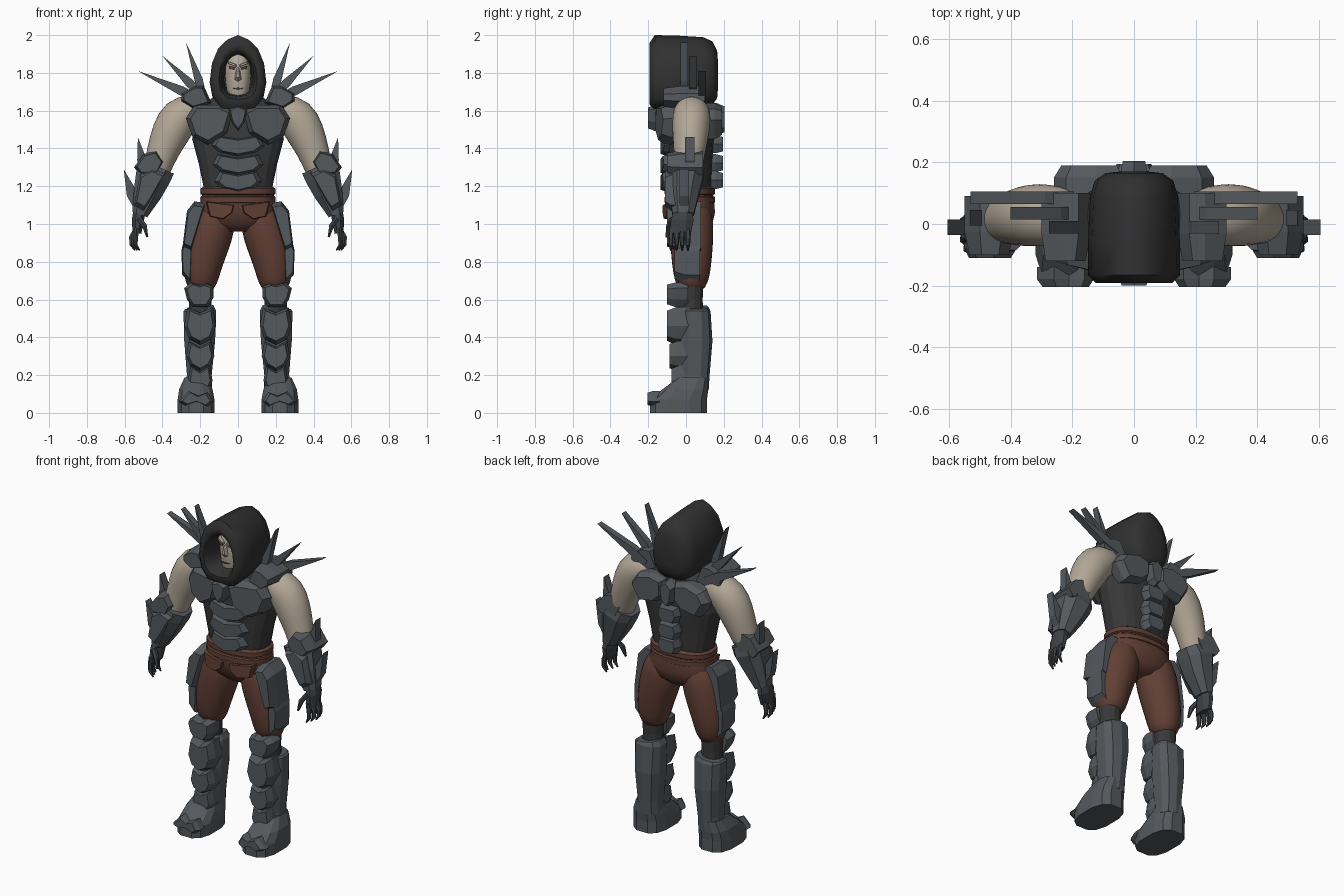
import bpy, bmesh, math

if "Cube" in bpy.data.objects:
    bpy.data.objects.remove(bpy.data.objects["Cube"])


def material(name, red, green, blue):
    mat = bpy.data.materials.new(name)
    mat.use_nodes = True
    mat.diffuse_color = (red, green, blue, 1)
    mat.node_tree.nodes["Principled BSDF"].inputs["Base Color"].default_value = (red, green, blue, 1)
    return mat


skin_tone = material("pale skin", .45, .39, .31)
armor = material("slate armor", .09, .1, .11)
cloth = material("black cloth", .03, .03, .03)
suit = material("dark suit", .04, .04, .042)
glove = material("glove grey", .05, .054, .06)
leather = material("brown leather", .12, .05, .035)
shade = material("eye shadow", .12, .09, .07)


def skin(name, rings, color, smooth=False, mirrored=False, subdivide=False):
    """Join rings of points into one closed shell, optionally as a left and right pair."""
    for sign in ((1, -1) if mirrored else (1,)):
        bm = bmesh.new()
        loops = [[bm.verts.new((sign * x, y, z)) for x, y, z in ring] for ring in rings]
        count = len(loops[0])
        for low, high in zip(loops, loops[1:]):
            for i in range(count):
                j = (i + 1) % count
                bm.faces.new((low[i], low[j], high[j], high[i]))
        bm.faces.new(loops[0][::-1])
        bm.faces.new(loops[-1])
        bmesh.ops.recalc_face_normals(bm, faces=bm.faces)
        prefix = ("left_" if sign > 0 else "right_") if mirrored else ""
        mesh = bpy.data.meshes.new(prefix + name)
        bm.to_mesh(mesh)
        bm.free()
        mesh.materials.append(color)
        if smooth:
            mesh.polygons.foreach_set("use_smooth", [True] * len(mesh.polygons))
            mesh.set_sharp_from_angle(angle=math.radians(50))
        obj = bpy.data.objects.new(prefix + name, mesh)
        bpy.context.collection.objects.link(obj)
        if subdivide:
            obj.modifiers.new("Subdivision", "SUBSURF").levels = 1


def loft(name, spine, color, sides=16, power=2, **options):
    """Sweep superellipses (x, y, z, radius_x, radius_y) along a path, tilted to follow it."""
    rings = []
    for k, (x, y, z, rx, ry) in enumerate(spine):
        before, after = spine[max(k - 1, 0)], spine[min(k + 1, len(spine) - 1)]
        dx, dz = after[0] - before[0], after[2] - before[2]
        length = math.hypot(dx, dz)
        ring = []
        for i in range(sides):
            angle = math.tau * (i + .5) / sides
            c, s = math.cos(angle), math.sin(angle)
            u = rx * math.copysign(abs(c) ** (2 / power), c)
            v = ry * math.copysign(abs(s) ** (2 / power), s)
            ring.append((x + u * dz / length, y + v, z - u * dx / length))
        rings.append(ring)
    skin(name, rings, color, **options)


def plate(name, outline, front, back, color=armor, taper=.8, wrap=0, **options):
    """Extrude an outline in x, z along y, with a chamfered outer face."""
    cx = sum(p[0] for p in outline) / len(outline)
    cz = sum(p[1] for p in outline) / len(outline)
    rings = []
    for depth, scale in ((back, 1), (front + .4 * (back - front), 1), (front, taper)):
        shape = [(cx + (x - cx) * scale, cz + (z - cz) * scale) for x, z in outline]
        rings.append([(x, depth + wrap * x * x, z) for x, z in shape])
    skin(name, rings, color, **options)


def whole(half):
    """Complete a right-hand half outline across the centre line."""
    return half + [(-x, z) for x, z in reversed(half) if x]


def band(cx, top, width, height, point=.02):
    """Six-sided outline with a lowered centre, for stacked segments."""
    w, low = width / 2, top - height
    return [(cx - w * .8, top), (cx, top - point), (cx + w * .8, top), (cx + w, top - height / 2),
            (cx + w * .7, low + point), (cx, low), (cx - w * .7, low + point), (cx - w, top - height / 2)]


def spike(name, base, tip, width, y, thick=.04):
    dx, dz = tip[0] - base[0], tip[1] - base[1]
    length = math.hypot(dx, dz)
    px, pz = -dz / length * width, dx / length * width
    mid = (base[0] + dx * .3, base[1] + dz * .3)
    outline = [(base[0] + px * .6, base[1] + pz * .6), (mid[0] + px, mid[1] + pz), tip,
               (mid[0] - px, mid[1] - pz), (base[0] - px * .6, base[1] - pz * .6)]
    plate(name, outline, y - thick / 2, y + thick / 2, taper=1, mirrored=True)


# Hood: one outline scaled along y, with a recessed opening
hood_half = [(0, .22), (.055, .197), (.105, .15), (.138, .07), (.15, -.03), (.135, -.11), (.09, -.165), (0, -.18)]
hood_steps = [(-.02, .5), (-.165, .58), (-.19, .68), (-.192, .82), (-.165, 1), (-.05, .99),
              (.09, .95), (.14, .85), (.165, .62), (.17, .3)]
skin("hood", [[(x * s, y, 1.78 + z * s) for x, z in whole(hood_half)] for y, s in hood_steps], cloth, smooth=True)

# Head and face
loft("head", [(0, -.03, 1.58, .05, .05), (0, -.04, 1.645, .038, .06), (0, -.04, 1.67, .055, .075),
              (0, -.04, 1.74, .068, .085), (0, -.04, 1.82, .072, .085), (0, -.04, 1.88, .06, .075),
              (0, -.04, 1.92, .03, .04)], skin_tone, power=2.4, smooth=True, subdivide=True)
plate("nose", whole([(0, 1.83), (.01, 1.82), (.018, 1.765), (0, 1.755)]), -.142, -.1, skin_tone, taper=.5)
plate("brow", [(.008, 1.83), (.055, 1.85), (.055, 1.862), (.008, 1.845)], -.133, -.09, skin_tone, wrap=4, mirrored=True)
plate("eye", [(.014, 1.828), (.05, 1.838), (.045, 1.822), (.02, 1.818)], -.128, -.12, shade, wrap=4, mirrored=True)
plate("mouth", whole([(0, 1.722), (.032, 1.718), (0, 1.712)]), -.127, -.12, shade, wrap=4)

# Torso
loft("torso", [(0, .02, 1.13, .17, .11), (0, .02, 1.2, .185, .115), (0, .02, 1.32, .21, .12),
               (0, .025, 1.45, .245, .125), (0, .03, 1.56, .23, .12), (0, .03, 1.64, .18, .1),
               (0, .02, 1.69, .1, .07)], suit, sides=20, power=2.5)
plate("chest_plate", [(.025, 1.6), (.09, 1.63), (.23, 1.63), (.275, 1.56), (.24, 1.46), (.16, 1.42), (.06, 1.48)],
      -.165, -.06, wrap=.7, mirrored=True)
plate("collar_plate", whole([(.0, 1.63), (.05, 1.61), (.035, 1.54), (0, 1.49)]), -.2, -.1)
for number, (top, width) in enumerate(((1.47, .3), (1.37, .28), (1.28, .25))):
    plate(f"belly_plate_{number}", band(0, top, width, .11), -.135, -.05, wrap=1.5)
    plate(f"spine_plate_{number}", band(0, top, .14, .095, 0), .195, .1)
plate("upper_spine_plate", whole([(0, 1.64), (.045, 1.6), (.03, 1.5), (0, 1.47)]), .205, .1)
plate("back_plate", [(.035, 1.62), (.12, 1.64), (.22, 1.61), (.26, 1.55), (.2, 1.45), (.09, 1.47), (.035, 1.52)],
      .19, .09, mirrored=True)

# Shoulder mounts and spikes
plate("shoulder_mount", [(.14, 1.64), (.18, 1.73), (.23, 1.73), (.3, 1.69), (.3, 1.65), (.24, 1.61)],
      -.12, .1, mirrored=True)
spike("outer_spike", (.2, 1.66), (.53, 1.81), .025, .085)
spike("middle_spike", (.19, 1.68), (.4, 1.89), .024, .035)
spike("inner_spike", (.18, 1.68), (.275, 1.96), .022, -.01)

# Arms
loft("arm", [(.16, .03, 1.58, .07, .07), (.24, .03, 1.6, .1, .095), (.31, .03, 1.57, .115, .105),
             (.36, .025, 1.48, .105, .1), (.4, .02, 1.38, .085, .085), (.43, .01, 1.29, .075, .075),
             (.45, 0, 1.22, .06, .06)], skin_tone, smooth=True, subdivide=True, mirrored=True)
loft("gauntlet", [(.425, 0, 1.305, .1, .09), (.45, 0, 1.25, .1, .1), (.48, -.01, 1.16, .08, .085),
                  (.52, -.015, 1.05, .045, .06)], armor, sides=8, power=2.5, mirrored=True)
plate("gauntlet_plate", [(.38, 1.27), (.45, 1.3), (.52, 1.26), (.55, 1.1), (.5, 1.07), (.46, 1.13)],
      -.11, -.03, mirrored=True)
plate("elbow_plate", [(.39, 1.33), (.43, 1.39), (.5, 1.37), (.55, 1.3), (.52, 1.26), (.42, 1.27)],
      -.1, .09, mirrored=True)
spike("elbow_spike", (.5, 1.29), (.53, 1.46), .025, .02, .05)
spike("forearm_spike", (.54, 1.1), (.605, 1.29), .03, -.01, .05)

# Hands
loft("palm", [(.52, -.015, 1.08, .035, .05), (.53, -.02, 1.02, .035, .065), (.535, -.03, .95, .025, .06)],
     glove, sides=8, mirrored=True)
for number, y in enumerate((-.08, -.05, -.02, .01)):
    inward = .012 * abs(number - 2)
    loft(f"finger_{number}", [(.535, y, .98, .014, .016), (.565 - inward, y, .93, .014, .015),
                              (.565 - inward, y, .89, .011, .012), (.545 - inward, y, .86, .004, .005)],
         glove, sides=6, mirrored=True)
loft("thumb", [(.525, -.07, 1.03, .016, .018), (.495, -.09, .99, .015, .016), (.48, -.1, .93, .006, .008)],
     glove, sides=6, mirrored=True)

# Trousers and belt
loft("hips", [(0, .02, 1.19, .185, .12), (0, .02, 1.12, .2, .13), (0, .025, 1.06, .215, .13),
              (0, .03, 1.0, .18, .11), (0, .03, .96, .08, .07)], leather, sides=20, power=2.3, smooth=True)
loft("trouser_leg", [(.11, .03, 1.12, .09, .1), (.13, .03, 1.0, .125, .12), (.165, .03, .88, .117, .115),
                     (.19, .03, .77, .103, .105), (.195, .03, .69, .088, .09), (.2, .03, .64, .06, .06)],
     leather, smooth=True, subdivide=True, mirrored=True)
for number, z in enumerate((1.175, 1.13)):
    loft(f"belt_roll_{number}", [(0, .02, z + h, .2 - inset, .135 - inset)
                                 for h, inset in ((-.028, .02), (-.015, 0), (.012, 0), (.025, .02))],
         leather, sides=24, power=2.3, smooth=True)
plate("hip_pocket", [(.02, 1.1), (.17, 1.12), (.15, 1.04), (.08, 1.025), (.03, 1.06)],
      -.125, -.07, leather, taper=.92, wrap=1, mirrored=True)

# Thigh armor
plate("upper_thigh_plate", [(.17, 1.11), (.23, 1.12), (.27, 1.07), (.295, .87), (.25, .85)], -.1, .08, mirrored=True)
plate("lower_thigh_plate", [(.24, .93), (.28, .93), (.3, .86), (.295, .73), (.25, .68)], -.06, .075, mirrored=True)

# Knees
loft("knee_joint", [(.2, .03, .5, .065, .065), (.2, .03, .6, .06, .06), (.2, .03, .68, .065, .065)],
     suit, sides=12, mirrored=True)
plate("knee_plate", [(.13, .67), (.17, .685), (.2, .675), (.25, .69), (.285, .66), (.27, .6), (.24, .56), (.16, .56), (.13, .61)],
      -.1, .01, mirrored=True)

# Boots and shin armor
loft("boot", [(.205, .05, .56, .078, .07), (.202, .05, .54, .09, .08), (.203, .05, .38, .085, .09),
              (.205, .045, .2, .068, .08), (.21, .04, .12, .075, .08)], armor, sides=10, power=2.6, mirrored=True)
loft("foot", [(.222, -.04, 0, .1, .155), (.222, -.04, .07, .1, .155), (.222, -.005, .12, .092, .125),
              (.215, .035, .18, .07, .085)], armor, sides=12, power=2.8, mirrored=True)
for number, (top, width, height) in enumerate(((.56, .17, .2), (.38, .15, .16), (.25, .13, .16))):
    plate(f"shin_plate_{number}", band(.2, top, width, height, .03), -.1 + .012 * number, .02, mirrored=True)
plate("toe_plate", [(.13, .06), (.16, .11), (.21, .09), (.26, .115), (.315, .06), (.28, .04), (.22, .06), (.16, .035)],
      -.205, -.14, mirrored=True)
